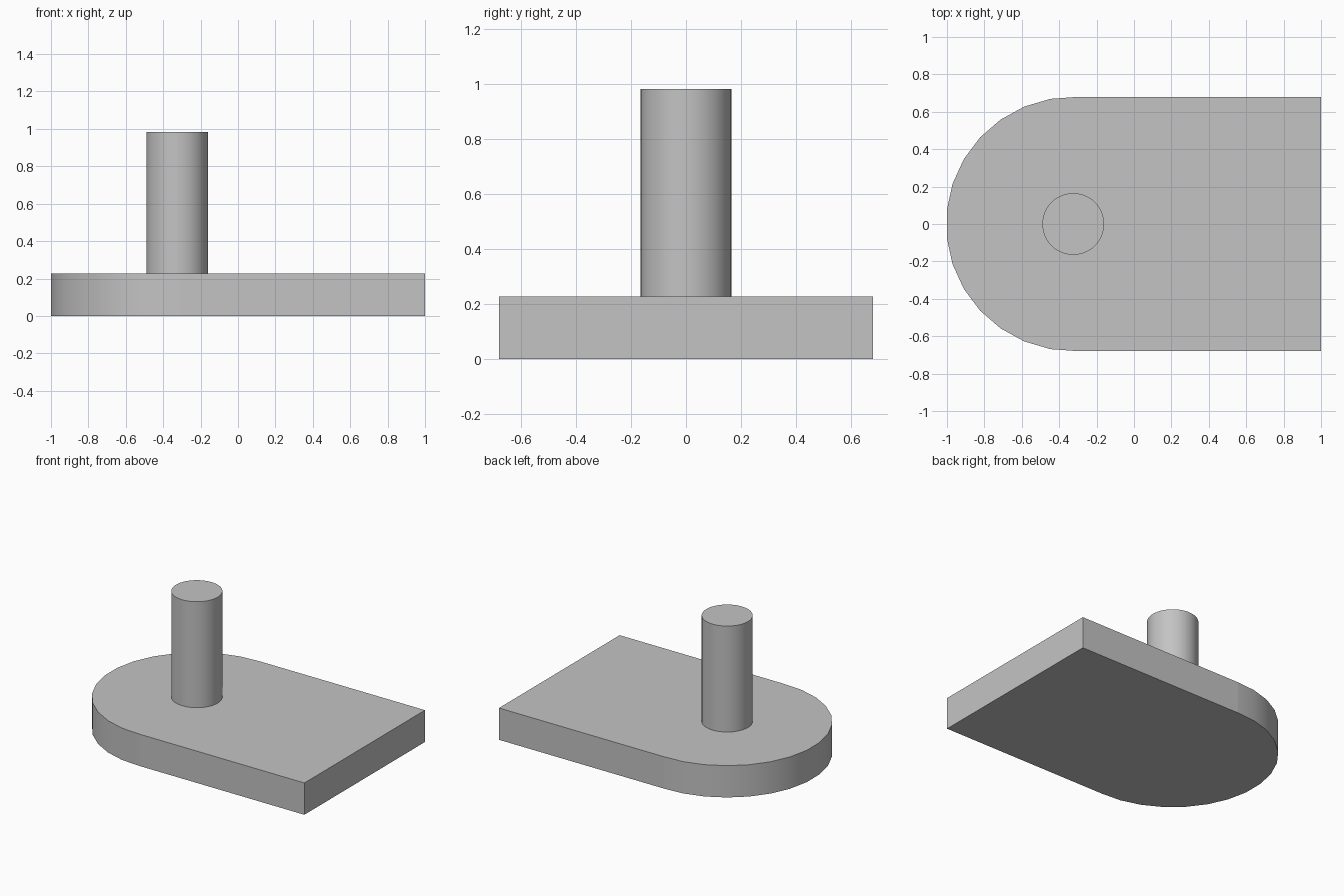
import bpy
import bmesh
from math import cos, sin, tau, radians

cube = bpy.data.objects.get("Cube")
if cube:
    bpy.data.objects.remove(cube, do_unlink=True)

CENTRE_X = -0.325      # shared axis of the rounded end and the post
PLATE_TOP = 0.227

grey = bpy.data.materials.new("plain grey")
grey.use_nodes = True
colour = (0.55, 0.55, 0.55, 1)
grey.diffuse_color = colour
grey.node_tree.nodes["Principled BSDF"].inputs["Base Color"].default_value = colour


def extrude_profile(name, points, bottom, top, is_curved):
    """Raise a closed outline into a solid with smooth curved walls and sharp rims."""
    bm = bmesh.new()
    base = bm.faces.new([bm.verts.new((x, y, bottom)) for x, y in points])
    raised = bmesh.ops.extrude_face_region(bm, geom=[base], use_keep_orig=True)
    new_verts = [g for g in raised["geom"] if isinstance(g, bmesh.types.BMVert)]
    bmesh.ops.translate(bm, verts=new_verts, vec=(0, 0, top - bottom))
    bmesh.ops.recalc_face_normals(bm, faces=bm.faces)
    for face in bm.faces:
        face.smooth = abs(face.normal.z) < 0.5 and is_curved(face)
    for edge in bm.edges:
        edge.smooth = all(face.smooth for face in edge.link_faces)
    mesh = bpy.data.meshes.new(name)
    bm.to_mesh(mesh)
    bm.free()
    mesh.materials.append(grey)
    obj = bpy.data.objects.new(name, mesh)
    bpy.context.collection.objects.link(obj)
    return obj


# Base plate: square at one end, faceted round at the other
radius, segments, sweep = 0.68, 15, radians(184)
outline = [(1, -radius), (1, radius)]
for i in range(segments + 1):
    angle = tau / 2 - sweep / 2 + sweep * i / segments
    outline.append((CENTRE_X + radius * cos(angle), radius * sin(angle)))
extrude_profile("base_plate", outline, 0, PLATE_TOP,
                lambda face: face.calc_center_median().x < CENTRE_X + 0.03)

# Upright post
sides, post_radius = 48, 0.165
circle = [(CENTRE_X + post_radius * cos(tau * i / sides),
           post_radius * sin(tau * i / sides)) for i in range(sides)]
extrude_profile("post", circle, PLATE_TOP, 0.983, lambda face: True)
